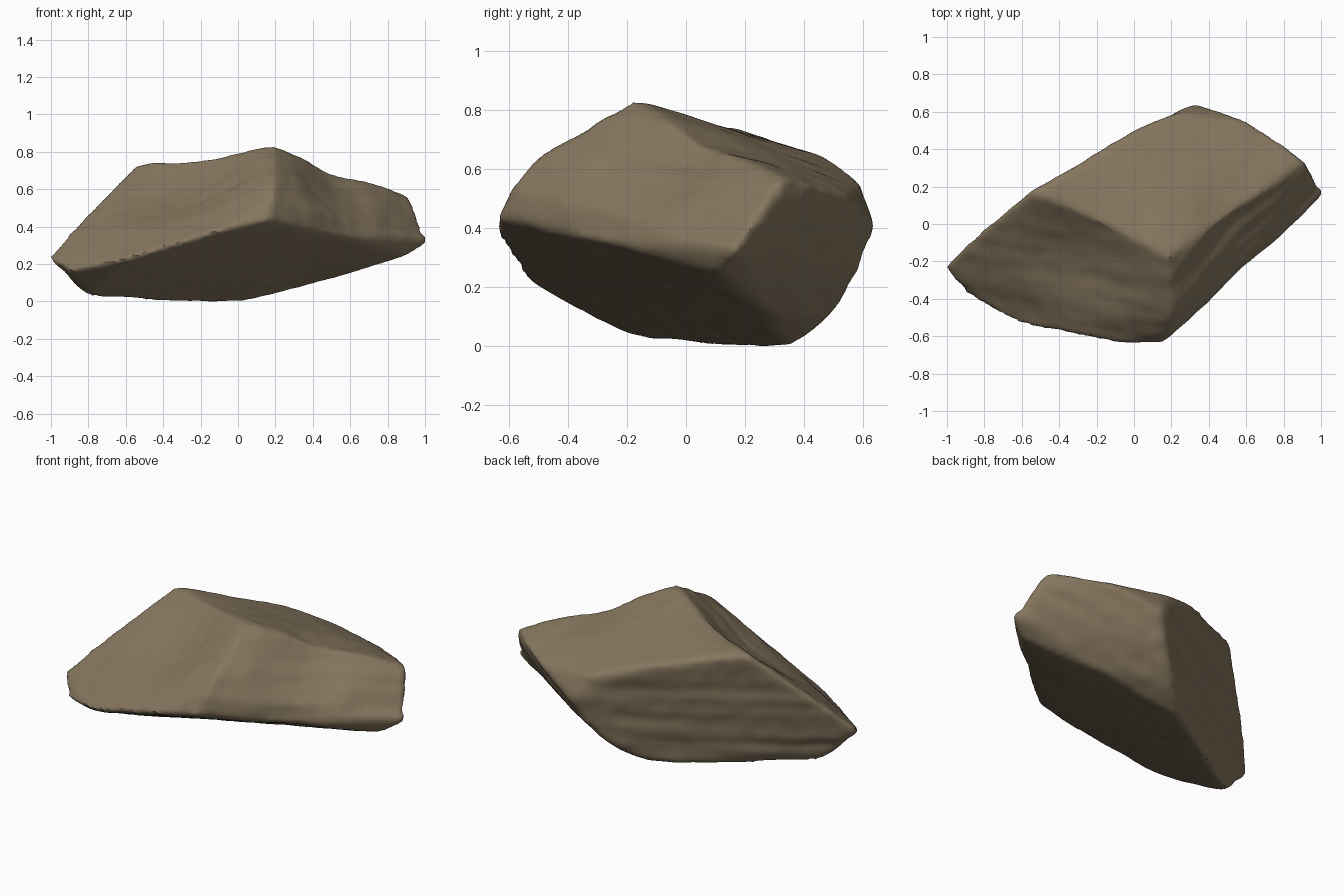
import bpy
import bmesh
from mathutils import Vector, noise

cube = bpy.data.objects.get("Cube")
if cube:
    bpy.data.objects.remove(cube, do_unlink=True)

# Stone colour
stone = bpy.data.materials.new("weathered brown stone")
stone.use_nodes = True
colour = (0.235, 0.18, 0.112, 1)
stone.diffuse_color = colour
shader = stone.node_tree.nodes["Principled BSDF"]
shader.inputs["Base Color"].default_value = colour
shader.inputs["Roughness"].default_value = 0.9

# Corner points of the broken block, grouped by edge
front_crest = [(.2, -.18, .85), (.2, -.36, .745), (.2, -.51, .655), (.19, -.6, .55), (.17, -.635, .44)]
front_rim = [(-.1, -.64, .38), (-.6, -.54, .23), (-.9, -.385, .18), (-1.025, -.23, .25)]
left_shoulder = [(-.54, .18, .75), (-.79, -.02, .5), (-.65, .09, .645)]
right_end = [(.92, .33, .585), (.97, .25, .45), (1.025, .16, .33), (.93, .11, .26), (.6, -.24, .35)]
back_edge = [(0, .495, .645), (.25, .6, .565), (.34, .645, .4), (.26, .58, .25), (.15, .5, .12), (.62, .545, .525), (.79, .44, .555)]
underside = [(0, .35, .005), (-.2, .25, 0), (-.8, -.16, .035), (-.75, -.3, .1), (.45, .3, .115)]

bm = bmesh.new()
for point in front_crest + front_rim + left_shoulder + right_end + back_edge + underside:
    bm.verts.new(point)
bmesh.ops.convex_hull(bm, input=bm.verts)
loose = [v for v in bm.verts if not v.link_faces]
bmesh.ops.delete(bm, geom=loose, context="VERTS")
bmesh.ops.recalc_face_normals(bm, faces=bm.faces)
mesh = bpy.data.meshes.new("rock")
bm.to_mesh(mesh)
bm.free()
rock = bpy.data.objects.new("rock", mesh)
bpy.context.collection.objects.link(rock)
bpy.context.view_layer.objects.active = rock
rock.select_set(True)

# Even surface with worn edges
remesh = rock.modifiers.new("even surface", "REMESH")
remesh.mode = "VOXEL"
remesh.voxel_size = 0.018
worn = rock.modifiers.new("worn edges", "SMOOTH")
worn.factor = 0.5
worn.iterations = 18
for modifier in (remesh, worn):
    bpy.ops.object.modifier_apply(modifier=modifier.name)

# Hollows in the upper front faces and the right crest: centre, radius, depth
hollows = [
    (Vector((-.25, -.16, .62)), .45, .06),
    (Vector((.48, -.12, .56)), .34, .035),
    (Vector((.55, .07, .68)), .3, .03),
]

# Hollows, tilted layers and fine roughness
bedding = Vector((-.25, .35, .9)).normalized()
bm = bmesh.new()
bm.from_mesh(rock.data)
bm.normal_update()
moves = []
for v in bm.verts:
    height = v.co.dot(bedding)
    layer = v.co * 1.5 + bedding * height * 12
    steep = 1 - abs(v.normal.dot(bedding))
    bump = 0.005 * noise.noise(v.co * 3) + 0.014 * steep * noise.noise(layer)
    bump += 0.004 * noise.noise(v.co * 11)
    for centre, radius, depth in hollows:
        reach = max(0, 1 - ((v.co - centre).length / radius) ** 2)
        bump -= depth * reach ** 2
    moves.append(v.normal * bump)
for v, move in zip(bm.verts, moves):
    v.co += move

# Centre the block and stand it on the ground
low = Vector([min(v.co[i] for v in bm.verts) for i in range(3)])
high = Vector([max(v.co[i] for v in bm.verts) for i in range(3)])
middle = (low + high) / 2
bmesh.ops.translate(bm, verts=bm.verts, vec=(-middle.x, -middle.y, -low.z))
bm.to_mesh(rock.data)
bm.free()

rock.data.materials.clear()
rock.data.materials.append(stone)
bpy.ops.object.shade_smooth_by_angle(angle=0.8)
